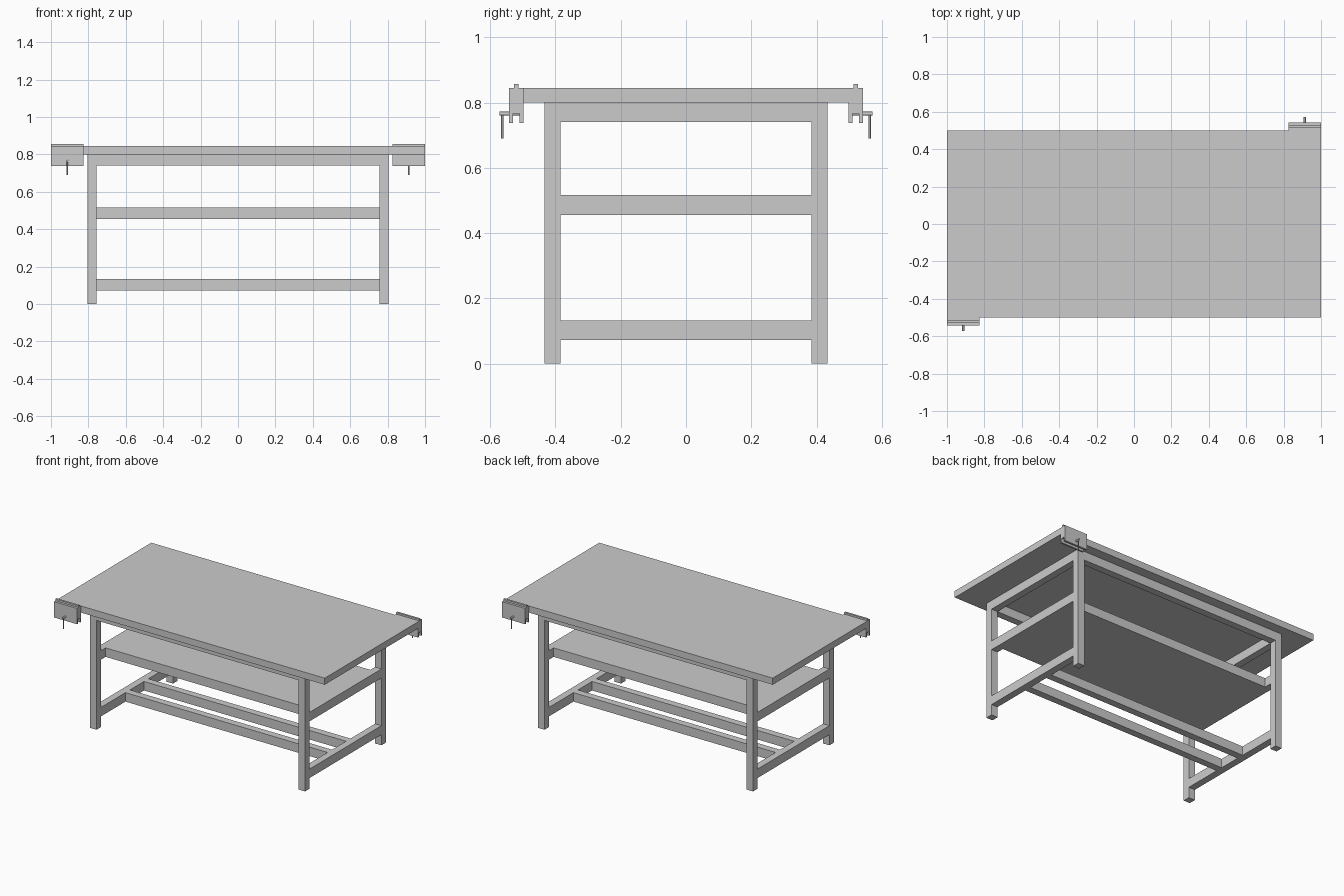
import bpy, bmesh
from mathutils import Vector

if "Cube" in bpy.data.objects:
    bpy.data.objects.remove(bpy.data.objects["Cube"])


def box(name, x0, x1, y0, y1, z0, z1):
    bm = bmesh.new()
    bmesh.ops.create_cube(bm, size=1)
    for v in bm.verts:
        v.co = Vector((x0 + (v.co.x + .5) * (x1 - x0),
                       y0 + (v.co.y + .5) * (y1 - y0),
                       z0 + (v.co.z + .5) * (z1 - z0)))
    return finish(name, bm)


def finish(name, bm):
    me = bpy.data.meshes.new(name)
    bmesh.ops.recalc_face_normals(bm, faces=bm.faces)
    bm.to_mesh(me)
    bm.free()
    ob = bpy.data.objects.new(name, me)
    bpy.context.collection.objects.link(ob)
    return ob


def rod(name, a, b, r):
    a, b = Vector(a), Vector(b)
    bpy.ops.mesh.primitive_cylinder_add(vertices=16, radius=r, depth=(b - a).length, location=(a + b) / 2)
    ob = bpy.context.object
    ob.name = name
    ob.rotation_mode = 'QUATERNION'
    ob.rotation_quaternion = (b - a).to_track_quat('Z', 'Y')
    bpy.ops.object.shade_smooth_by_angle()


XI, XO, YI, YO = .757, .805, .385, .433   # inner and outer leg faces

# Tabletop and middle shelf
box("tabletop", -1, 1, -.5, .5, .8, .845)
box("shelf", -XI, XI, -.335, .335, .456, .517)

# Legs, end rails and long rails
for sx in (-1, 1):
    xa, xb = sorted((sx * XI, sx * XO))
    for sy in (-1, 1):
        ya, yb = sorted((sy * YI, sy * YO))
        box("leg", xa, xb, ya, yb, 0, .8)
    for label, z0, z1 in (("top", .74, .8), ("middle", .456, .517), ("bottom", .072, .133)):
        box(label + "_end_rail", xa, xb, -YI, YI, z0, z1)
for sy in (-1, 1):
    ya, yb = sorted((sy * YI, sy * YO))
    box("top_long_rail", -XI, XI, ya, yb, .74, .8)
    ya, yb = sorted((sy * .075, sy * .123))
    box("bottom_stretcher", -XI, XI, ya, yb, .072, .133)

# Vises at two opposite corners: extruded jaw profile, screw and handle
profile = [(.498, .738), (.510, .738), (.510, .767), (.530, .767), (.530, .738), (.543, .738),
           (.543, .845), (.527, .845), (.527, .857), (.513, .857), (.513, .845), (.498, .845)]
for s in (-1, 1):
    bm = bmesh.new()
    face = bm.faces.new([bm.verts.new((s * .826, s * y, z)) for y, z in profile])
    ext = bmesh.ops.extrude_face_region(bm, geom=[face])
    bmesh.ops.translate(bm, vec=(s * .174, 0, 0),
                        verts=[g for g in ext["geom"] if isinstance(g, bmesh.types.BMVert)])
    finish("vise_jaws", bm)
    rod("vise_screw", (s * .913, s * .50, .766), (s * .913, s * .572, .766), .006)
    rod("vise_handle", (s * .913, s * .563, .69), (s * .913, s * .563, .768), .0035)
